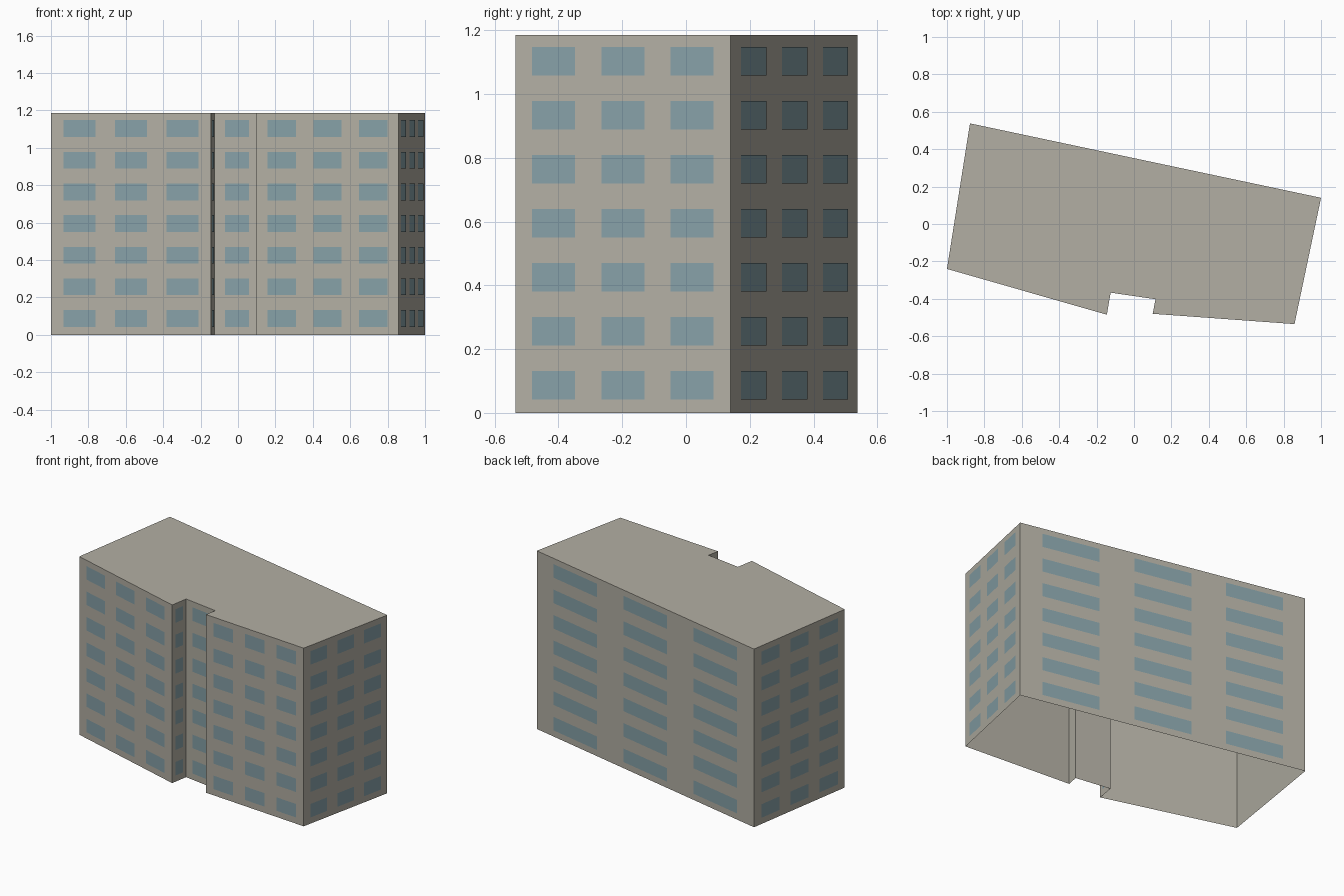
import bpy
import bmesh
from mathutils import Vector

cube = bpy.data.objects.get("Cube")
if cube:
    bpy.data.objects.remove(cube, do_unlink=True)

HEIGHT = 1.185
FLOORS = 7
OFFSET = 0.002      # how far the panes sit off the wall

# Footprint corners, counter-clockwise from the front left end
FOOTPRINT = [Vector(p) for p in (
    (-1.0, -0.24), (-0.145, -0.485), (-0.125, -0.367), (0.115, -0.402),
    (0.10, -0.48), (0.858, -0.535), (1.0, 0.14), (-0.877, 0.538))]


def make_material(name, color):
    mat = bpy.data.materials.new(name)
    mat.use_nodes = True
    mat.diffuse_color = color
    for node in mat.node_tree.nodes:
        if node.type == 'BSDF_PRINCIPLED':
            node.inputs["Base Color"].default_value = color
    return mat


def make_object(name, bm, mat):
    mesh = bpy.data.meshes.new(name)
    bm.to_mesh(mesh)
    bm.free()
    mesh.materials.append(mat)
    obj = bpy.data.objects.new(name, mesh)
    bpy.context.collection.objects.link(obj)
    return obj


concrete = make_material("warm grey concrete", (0.45, 0.43, 0.37, 1))
glass = make_material("blue grey glass", (0.24, 0.355, 0.39, 1))

# Building shell: walls and flat roof, open underneath
bm = bmesh.new()
low = [bm.verts.new((p.x, p.y, 0)) for p in FOOTPRINT]
high = [bm.verts.new((p.x, p.y, HEIGHT)) for p in FOOTPRINT]
count = len(FOOTPRINT)
for i in range(count):
    j = (i + 1) % count
    bm.faces.new((low[i], low[j], high[j], high[i]))
bm.faces.new(high)
make_object("building_shell", bm, concrete)

# Window panes: three per floor on long walls, one on the recess walls
bm = bmesh.new()
storey = HEIGHT / FLOORS
for i in range(count):
    a, b = FOOTPRINT[i], FOOTPRINT[(i + 1) % count]
    along = b - a
    out = Vector((along.y, -along.x)).normalized() * OFFSET
    if along.length > 0.5:
        centres, half = (0.178, 0.5, 0.822), 0.1
    else:
        centres, half = (0.5,), 0.27
    for floor in range(FLOORS):
        bottom = (floor + 0.25) * storey
        top = (floor + 0.78) * storey
        for c in centres:
            p = a + along * (c - half) + out
            q = a + along * (c + half) + out
            corners = ((p, bottom), (q, bottom), (q, top), (p, top))
            bm.faces.new([bm.verts.new((v.x, v.y, z)) for v, z in corners])
make_object("window_panes", bm, glass)
